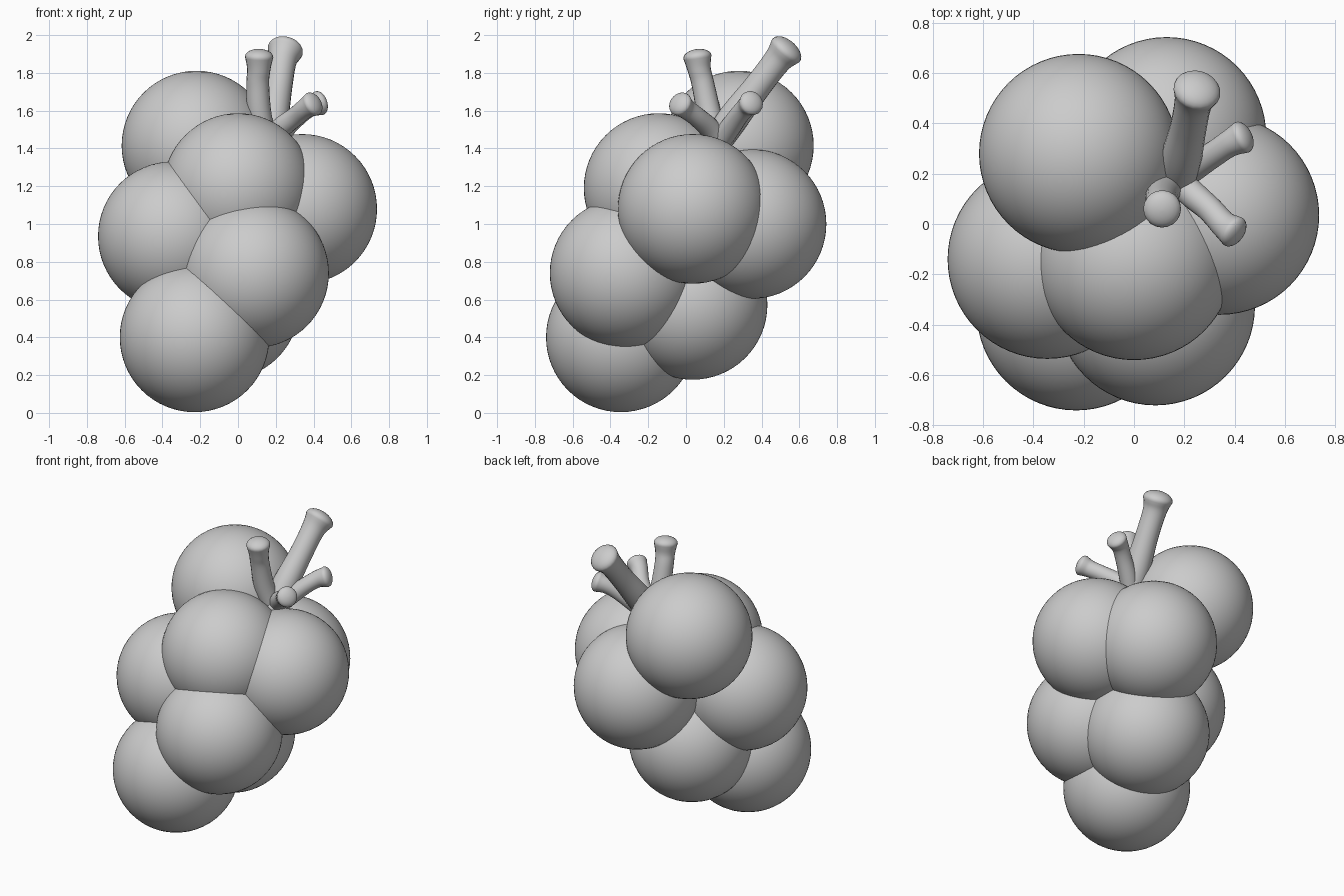
import bpy, bmesh, math
from mathutils import Vector

if "Cube" in bpy.data.objects:
    bpy.data.objects.remove(bpy.data.objects["Cube"])


def shade_smooth(ob):
    for p in ob.data.polygons:
        p.use_smooth = True


# Grapes: overlapping round berries
R = 0.396
grapes = [
    (-0.22, 0.28, 1.415),    # back left, top
    (0.0, -0.145, 1.19),     # front, top
    (-0.345, -0.14, 0.935),  # left
    (0.34, 0.035, 1.08),     # right
    (0.13, 0.347, 1.0),      # back right
    (0.085, -0.325, 0.74),   # front, middle
    (-0.07, 0.035, 0.572),   # lower back
    (-0.23, -0.345, 0.40),   # bottom
]
for i, c in enumerate(grapes):
    bpy.ops.mesh.primitive_uv_sphere_add(segments=64, ring_count=32, radius=R, location=c)
    ob = bpy.context.object
    ob.name = f"grape_{i + 1}"
    shade_smooth(ob)


def catmull(a, b, c, d, t):
    return 0.5 * (2 * b + (c - a) * t + (2 * a - 5 * b + 4 * c - d) * t * t
                  + (3 * b - a - 3 * c + d) * t ** 3)


def stem(name, pts, sides=20, steps=8):
    """Loft a round tube through (x, y, z, radius) points with a domed tip."""
    P = [Vector(p) for p in pts]
    P = [2 * P[0] - P[1]] + P + [2 * P[-1] - P[-2]]
    path = [catmull(*P[i:i + 4], k / steps)
            for i in range(len(P) - 3) for k in range(steps)] + [P[-2]]
    # rounded tip
    end = path[-1]
    direction = (end.xyz - path[-3].xyz).normalized()
    for k in range(1, 7):
        a = k / 6.3 * math.pi / 2
        q = end.xyz + direction * end.w * 0.55 * math.sin(a)
        path.append(Vector((*q, end.w * math.cos(a))))
    bm = bmesh.new()
    rings = []
    for i, p in enumerate(path):
        t = (path[min(i + 1, len(path) - 1)].xyz - path[max(i - 1, 0)].xyz).normalized()
        u = t.cross(Vector((0.8, -0.6, 0))).normalized()
        v = t.cross(u)
        rings.append([bm.verts.new(p.xyz + p.w * (u * math.cos(s) + v * math.sin(s)))
                      for s in (2 * math.pi * j / sides for j in range(sides))])
    for r0, r1 in zip(rings, rings[1:]):
        for j in range(sides):
            k = (j + 1) % sides
            bm.faces.new((r0[j], r0[k], r1[k], r1[j]))
    bm.faces.new(rings[0])
    bm.faces.new(rings[-1])
    bmesh.ops.recalc_face_normals(bm, faces=bm.faces)
    me = bpy.data.meshes.new(name)
    bm.to_mesh(me)
    bm.free()
    ob = bpy.data.objects.new(name, me)
    bpy.context.collection.objects.link(ob)
    shade_smooth(ob)


# Stems: one thick main stem and three twigs from a common root
stem("main_stem", [(0.16, 0.14, 1.40, 0.075), (0.185, 0.25, 1.56, 0.082),
                   (0.215, 0.38, 1.73, 0.073), (0.235, 0.48, 1.86, 0.075),
                   (0.25, 0.53, 1.92, 0.095)])
stem("upright_twig", [(0.16, 0.17, 1.38, 0.06), (0.115, 0.125, 1.57, 0.064),
                      (0.105, 0.09, 1.74, 0.06), (0.11, 0.07, 1.82, 0.062),
                      (0.112, 0.06, 1.885, 0.075)])
stem("back_twig", [(0.16, 0.16, 1.40, 0.05), (0.23, 0.22, 1.49, 0.056),
                   (0.32, 0.28, 1.575, 0.052), (0.38, 0.32, 1.62, 0.054),
                   (0.43, 0.345, 1.64, 0.066)])
stem("front_twig", [(0.16, 0.20, 1.40, 0.05), (0.22, 0.13, 1.50, 0.056),
                    (0.30, 0.06, 1.565, 0.052), (0.355, 0.0, 1.61, 0.054),
                    (0.395, -0.03, 1.635, 0.066)])
